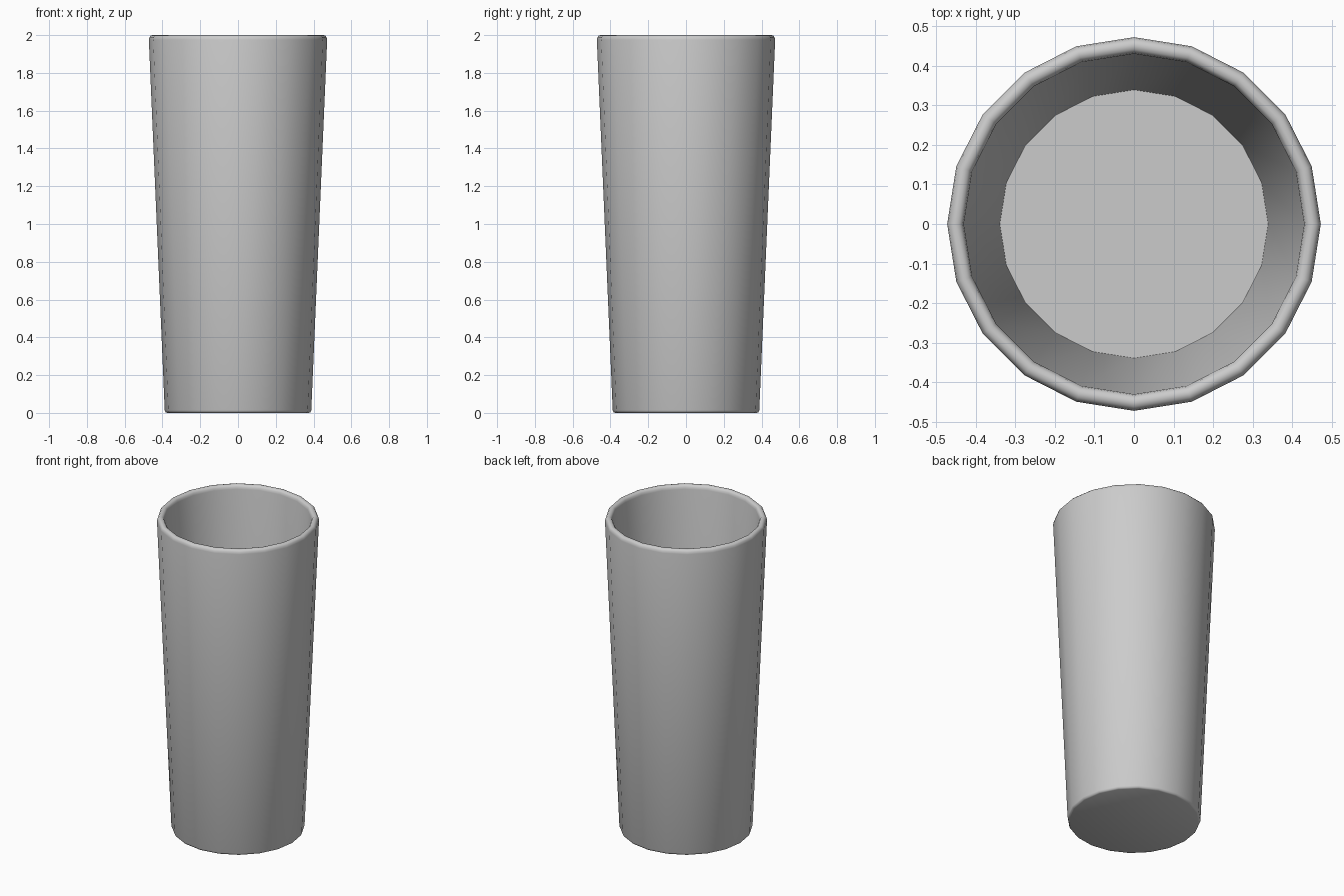
import bpy, bmesh, math

if "Cube" in bpy.data.objects:
    bpy.data.objects.remove(bpy.data.objects["Cube"])

SIDES = 20

# Wall profile (radius, height): underside, outer wall, rounded rim, inner wall, floor
profile = [
    (0.375, 0.0), (0.384, 0.004), (0.388, 0.014),
    (0.472, 1.975), (0.469, 1.989), (0.461, 1.998), (0.451, 2.0),
    (0.441, 1.998), (0.433, 1.989), (0.430, 1.975),
    (0.339, 0.045),
]

bm = bmesh.new()
rings = []
for r, z in profile:
    rings.append([bm.verts.new((r * math.cos(2 * math.pi * i / SIDES),
                                r * math.sin(2 * math.pi * i / SIDES), z))
                  for i in range(SIDES)])

# Walls between neighbouring rings
for a, b in zip(rings, rings[1:]):
    for i in range(SIDES):
        j = (i + 1) % SIDES
        bm.faces.new((a[i], a[j], b[j], b[i]))

# Underside and inner floor
bm.faces.new(rings[0][::-1])
bm.faces.new(rings[-1])
bmesh.ops.recalc_face_normals(bm, faces=bm.faces)

mesh = bpy.data.meshes.new("tumbler_glass")
bm.to_mesh(mesh)
bm.free()
glass = bpy.data.objects.new("tumbler_glass", mesh)
bpy.context.collection.objects.link(glass)

# Smooth walls and rim, crisp floor edge
bpy.context.view_layer.objects.active = glass
glass.select_set(True)
bpy.ops.object.shade_smooth_by_angle(angle=math.radians(50))
